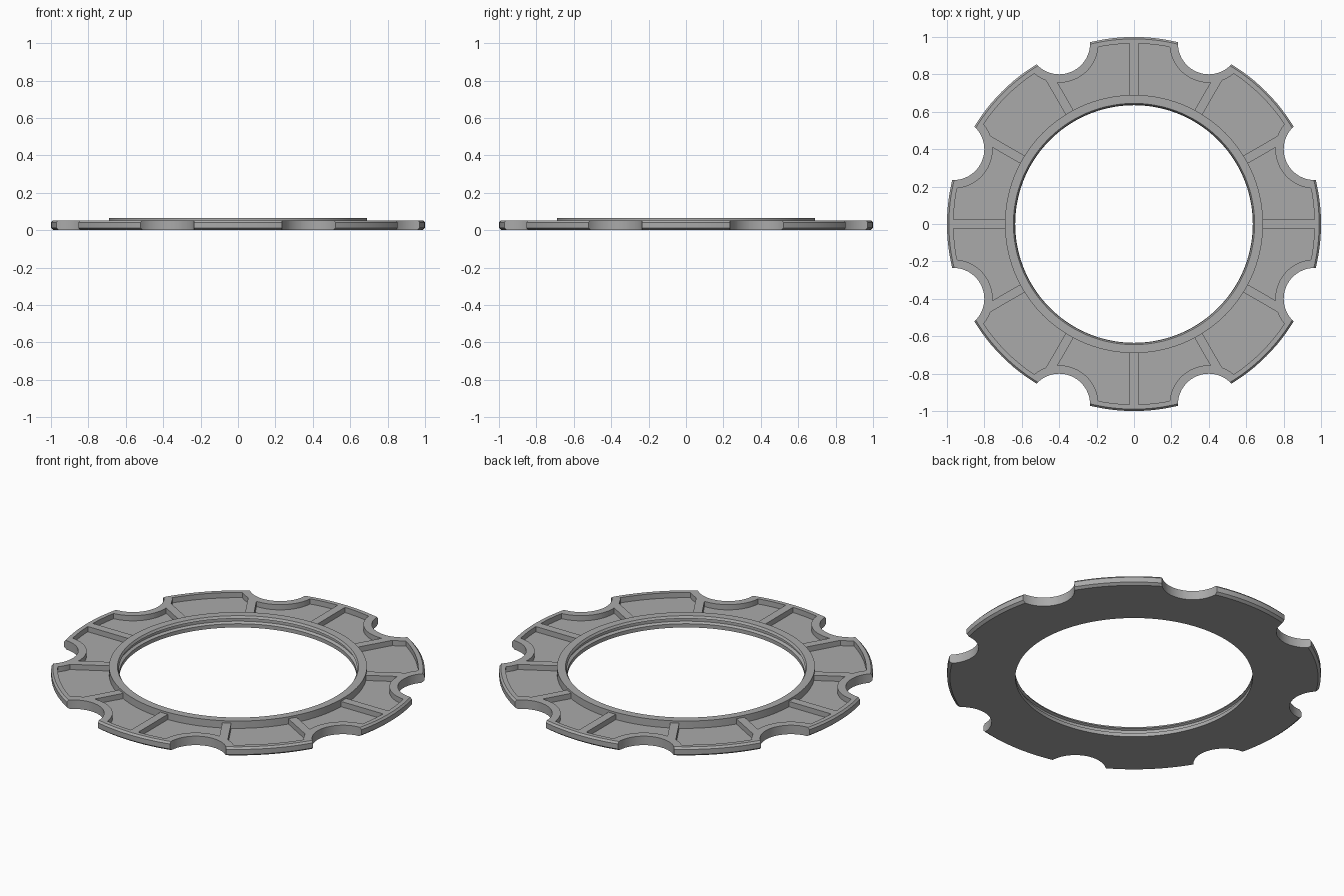
import bpy, bmesh, math
from mathutils import Matrix

cube = bpy.data.objects.get("Cube")
if cube:
    bpy.data.objects.remove(cube, do_unlink=True)

SEG = 144
TOP, FLOOR, HUB_TOP = 0.053, 0.022, 0.065
HUB_R, NOTCH_AT, NOTCH_R, WALL = 0.69, 1.045, 0.165, 0.045

grey = bpy.data.materials.new("plain_grey")
grey.use_nodes = True
colour = (0.40, 0.40, 0.40, 1)
grey.diffuse_color = colour
grey.node_tree.nodes["Principled BSDF"].inputs["Base Color"].default_value = colour


def make_object(name, bm):
    bmesh.ops.recalc_face_normals(bm, faces=bm.faces)
    mesh = bpy.data.meshes.new(name)
    bm.to_mesh(mesh)
    bm.free()
    mesh.materials.append(grey)
    obj = bpy.data.objects.new(name, mesh)
    bpy.context.collection.objects.link(obj)
    return obj


def lathe(name, profile):
    """Turn a closed (radius, height) profile around z."""
    bm = bmesh.new()
    rings = []
    for i in range(SEG):
        a = math.tau * i / SEG
        rings.append([bm.verts.new((r * math.cos(a), r * math.sin(a), z)) for r, z in profile])
    n = len(profile)
    for i in range(SEG):
        a, b = rings[i], rings[(i + 1) % SEG]
        for j in range(n):
            k = (j + 1) % n
            bm.faces.new((a[j], b[j], b[k], a[k]))
    return make_object(name, bm)


def scallops(name, radius):
    """Eight upright cylinders around the rim."""
    bm = bmesh.new()
    for i in range(8):
        turn = Matrix.Rotation(math.radians(22.5 + 45 * i), 4, 'Z')
        bmesh.ops.create_cone(bm, cap_ends=True, segments=64, radius1=radius, radius2=radius,
                              depth=1, matrix=turn @ Matrix.Translation((NOTCH_AT, 0, 0)))
    return make_object(name, bm)


def spokes(name, width):
    """Twelve radial bars."""
    bm = bmesh.new()
    for i in range(12):
        turn = Matrix.Rotation(math.radians(30 * i), 4, 'Z')
        bmesh.ops.create_cube(bm, size=1, matrix=turn @ Matrix.Translation((0.85, 0, 0))
                              @ Matrix.Diagonal((0.6, width, 1, 1)))
    return make_object(name, bm)


def cut(target, cutter):
    """Subtract the cutter, keep the result and drop the cutter."""
    mod = target.modifiers.new("cut", 'BOOLEAN')
    mod.operation, mod.solver, mod.object = 'DIFFERENCE', 'EXACT', cutter
    graph = bpy.context.evaluated_depsgraph_get()
    result = bpy.data.meshes.new_from_object(target.evaluated_get(graph))
    target.modifiers.clear()
    target.data = result
    bpy.data.objects.remove(cutter, do_unlink=True)


# Ring body: bevelled rim, raised hub lip and grooved bore
ring = lathe("scalloped_ring", [
    (0.635, 0), (0.985, 0), (1, 0.012), (1, 0.042), (0.99, TOP), (HUB_R, TOP),
    (HUB_R, HUB_TOP), (0.645, HUB_TOP), (0.637, 0.052), (0.65, 0.046), (0.65, 0.03), (0.635, 0.022)])

# Rim notches
cut(ring, scallops("notch_cutter", NOTCH_R))

# Recessed pockets, leaving walls round the notches and radial ribs
pockets = lathe("pocket_cutter", [(HUB_R, FLOOR), (0.965, FLOOR), (0.965, 0.2), (HUB_R, 0.2)])
cut(pockets, scallops("notch_wall_cutter", NOTCH_R + WALL))
cut(pockets, spokes("rib_cutter", 0.048))
cut(ring, pockets)

bpy.context.view_layer.objects.active = ring
ring.select_set(True)
bpy.ops.object.shade_smooth_by_angle(angle=math.radians(25))
